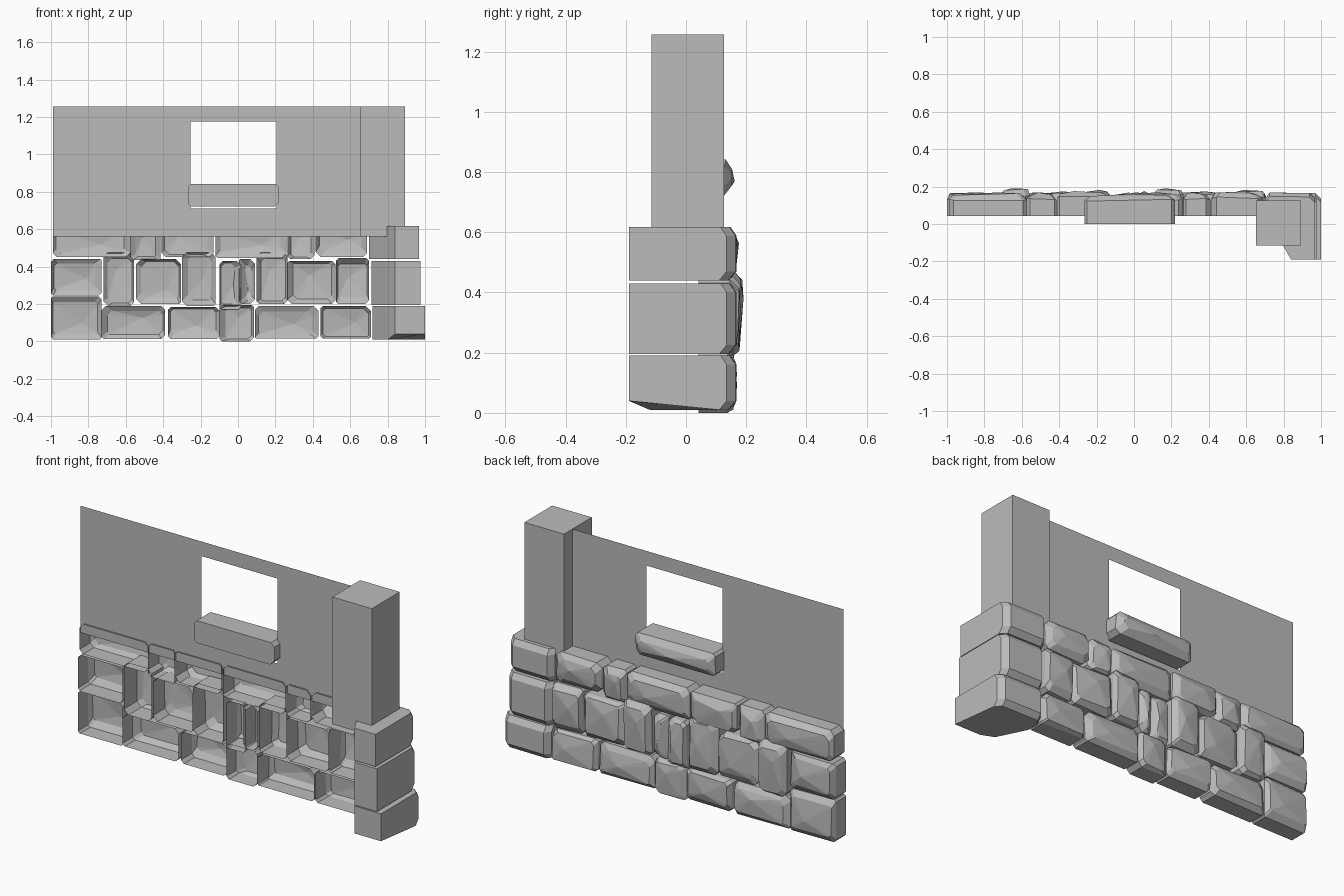
import bpy, bmesh, random
from mathutils import Vector

if "Cube" in bpy.data.objects:
    bpy.data.objects.remove(bpy.data.objects["Cube"])

random.seed(4)


def material(name, rgb):
    m = bpy.data.materials.new(name)
    m.diffuse_color = (*rgb, 1)
    m.use_nodes = True
    m.node_tree.nodes["Principled BSDF"].inputs["Base Color"].default_value = m.diffuse_color
    return m


GREY = material("plain grey", (0.5, 0.5, 0.5))


def finish(bm, name):
    bmesh.ops.recalc_face_normals(bm, faces=bm.faces)
    me = bpy.data.meshes.new(name)
    bm.to_mesh(me)
    bm.free()
    me.materials.append(GREY)
    ob = bpy.data.objects.new(name, me)
    bpy.context.collection.objects.link(ob)
    return ob


def box(name, x0, x1, y0, y1, z0, z1):
    bm = bmesh.new()
    bmesh.ops.create_cube(bm, size=1)
    for v in bm.verts:
        v.co = ((x0 + x1) / 2 + v.co.x * (x1 - x0),
                (y0 + y1) / 2 + v.co.y * (y1 - y0),
                (z0 + z1) / 2 + v.co.z * (z1 - z0))
    return finish(bm, name)


def outline(x0, x1, z0, z1, cuts):
    """Rectangle with a chamfer of its own at each corner."""
    a, b, c, d = cuts
    return [(x0 + a, z0), (x1 - b, z0), (x1, z0 + b), (x1, z1 - c),
            (x1 - c, z1), (x0 + d, z1), (x0, z1 - d), (x0, z0 + a)]


def stone(name, x0, x1, z0, z1, depth=0.165, back=0.042, closed=False):
    """Rough-hewn block facing +y; hollow and open at the back unless closed."""
    bm = bmesh.new()
    cuts = [random.uniform(0.006, 0.028) for _ in range(4)]
    ins = [random.uniform(0.01, 0.035) for _ in range(4)]
    rect = outline(x0, x1, z0, z1, cuts)
    small = outline(x0 + ins[0], x1 - ins[1], z0 + ins[2], z1 - ins[3], cuts)
    tx, tz = random.uniform(-0.007, 0.007), random.uniform(-0.007, 0.007)
    cx, cz = (x0 + x1) / 2, (z0 + z1) / 2

    def face_y(x, z):
        return depth - 0.008 + tx * (x - cx) * 2 / (x1 - x0) + tz * (z - cz) * 2 / (z1 - z0)

    rings = [[bm.verts.new((x, back, z)) for x, z in rect],
             [bm.verts.new((x, depth - random.uniform(0.025, 0.04), z)) for x, z in rect],
             [bm.verts.new((x, face_y(x, z), z)) for x, z in small]]
    for r, s in zip(rings, rings[1:]):
        for i in range(8):
            j = (i + 1) % 8
            bm.faces.new((r[i], r[j], s[j], s[i]))
    # slightly raised, off-centre split of the outer face
    tip = bm.verts.new((cx + random.uniform(-.2, .2) * (x1 - x0), depth + 0.004,
                        cz + random.uniform(-.2, .2) * (z1 - z0)))
    for i in range(8):
        bm.faces.new((rings[2][i], rings[2][(i + 1) % 8], tip))
    if closed:
        bm.faces.new(rings[0])
    return finish(bm, name)


def corner_stone(name, x0, x1, z0, z1, lift=0.0):
    """Quoin that turns the corner and runs along the right side."""
    bm = bmesh.new()
    rings = []
    for z, k in ((z0, 0.025), (z0 + 0.03, 0), (z1 - 0.03, 0), (z1, 0.02)):
        pts = [(x0, 0.042), (x0, 0.135 - k), (x0 + 0.025, 0.168 - k), (x1 - 0.03, 0.165 - k),
               (x1, 0.135 - k), (x1, -0.19), (0.84, -0.19), (0.80, -0.12)]
        rings.append([bm.verts.new((x, y, z + (lift if z == z0 and y < -0.15 else 0)))
                      for x, y in pts])
    for r, s in zip(rings, rings[1:]):
        for i in range(8):
            j = (i + 1) % 8
            bm.faces.new((r[i], r[j], s[j], s[i]))
    bm.faces.new(rings[0])
    bm.faces.new(rings[-1])
    return finish(bm, name)


# stone courses: x range, z range, outer depth
COURSES = {
    "lower_stone": [(-1, -.73, .01, .24, .165), (-.73, -.39, .012, .19, .165),
                    (-.375, -.1, .012, .185, .165), (-.1, .085, 0, .195, .165),
                    (.09, .43, .015, .19, .165), (.44, .71, .015, .19, .165)],
    "middle_stone": [(-1, -.73, .245, .44, .165), (-.72, -.555, .19, .475, .187),
                     (-.545, -.305, .2, .44, .17), (-.3, -.12, .19, .475, .178),
                     (-.1, .015, .17, .43, .165), (.005, .09, .2, .44, .172),
                     (.1, .265, .2, .475, .187), (.265, .52, .2, .43, .17),
                     (.525, .7, .2, .445, .178)],
    "upper_stone": [(-.99, -.575, .45, .615, .165), (-.575, -.415, .435, .615, .165),
                    (-.41, -.13, .45, .615, .172), (-.12, .26, .445, .618, .165),
                    (.265, .41, .44, .615, .165), (.415, .69, .45, .615, .17)],
}
for course, stones in COURSES.items():
    for n, (x0, x1, z0, z1, d) in enumerate(stones, 1):
        stone(f"{course}_{n}", x0, x1, z0, z1, d)

# corner stones
corner_stone("lower_corner_stone", 0.72, 1.0, 0.01, 0.19, 0.03)
corner_stone("middle_corner_stone", 0.715, 0.975, 0.195, 0.43)
corner_stone("upper_corner_stone", 0.70, 0.967, 0.44, 0.617)

# thin wall sheet with a window opening (grid of cells minus the middle one)
bm = bmesh.new()
xs, zs = (-0.99, -0.255, 0.205, 0.70), (0.56, 0.71, 1.175, 1.255)
grid = [[bm.verts.new((x, 0.05, z)) for x in xs] for z in zs]
for r in range(3):
    for c in range(3):
        if (r, c) != (1, 1):
            bm.faces.new((grid[r][c], grid[r][c + 1], grid[r + 1][c + 1], grid[r + 1][c]))
finish(bm, "wall")

# window sill and corner post
stone("window_sill", -0.265, 0.22, 0.72, 0.842, 0.158, 0.0, True)
box("corner_post", 0.652, 0.892, -0.115, 0.126, 0.56, 1.257)
